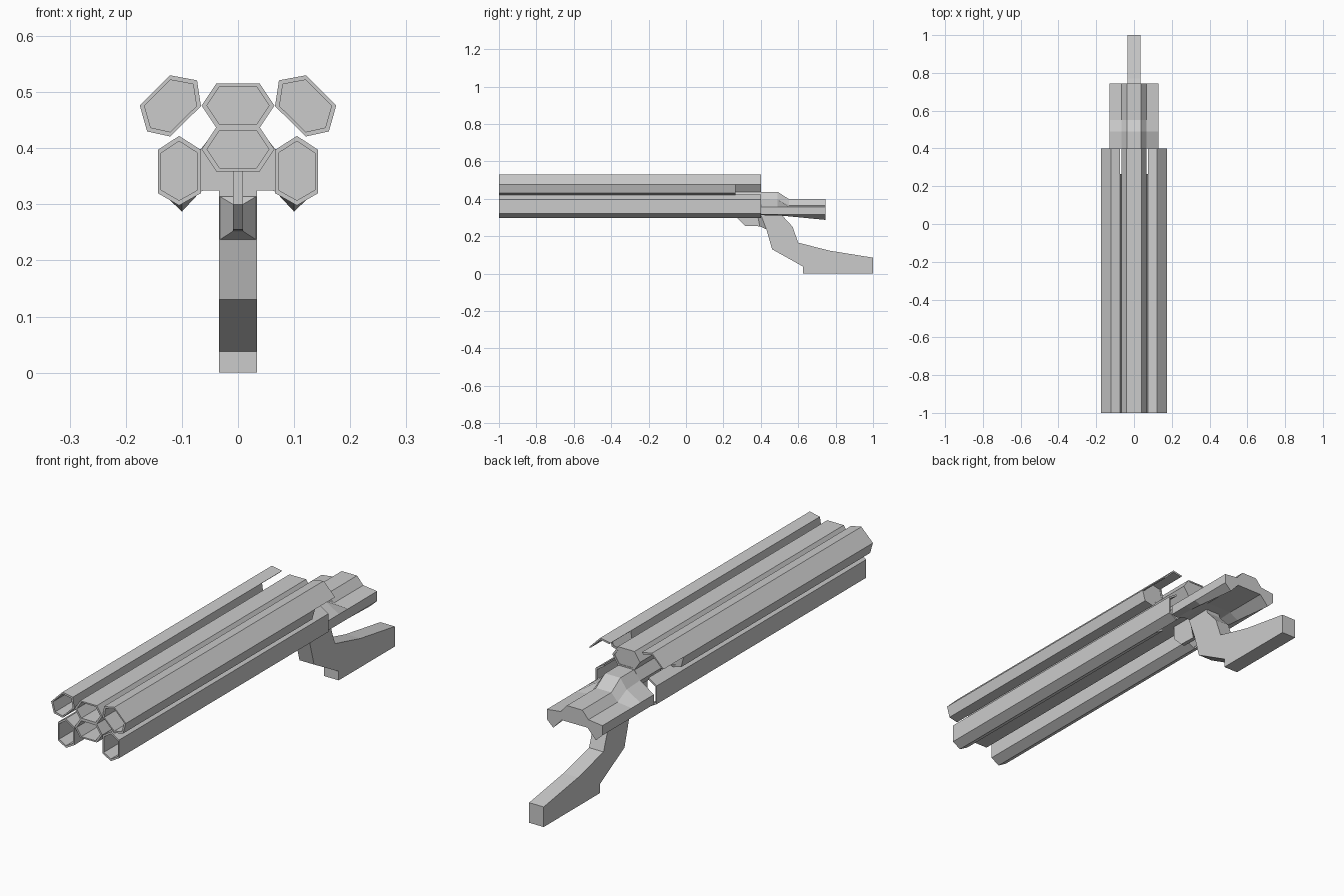
import bpy, bmesh

if "Cube" in bpy.data.objects:
    bpy.data.objects.remove(bpy.data.objects["Cube"])


def make(name, rings, cap=True, closed=False):
    """Skin a list of equal-length rings of 3D points into one object."""
    bm = bmesh.new()
    vs = [[bm.verts.new(p) for p in r] for r in rings]
    n = len(vs[0])
    pairs = list(zip(vs, vs[1:])) + ([(vs[-1], vs[0])] if closed else [])
    for a, b in pairs:
        for i in range(n):
            j = (i + 1) % n
            bm.faces.new((a[i], a[j], b[j], b[i]))
    if cap and not closed:
        bm.faces.new(vs[0])
        bm.faces.new(vs[-1])
    bmesh.ops.recalc_face_normals(bm, faces=bm.faces)
    me = bpy.data.meshes.new(name)
    bm.to_mesh(me)
    bm.free()
    ob = bpy.data.objects.new(name, me)
    bpy.context.collection.objects.link(ob)
    return ob


def at(pts, y):
    return [(x, y, z) for x, z in pts]


def inset(pts, f=0.85):
    cx = sum(p[0] for p in pts) / len(pts)
    cz = sum(p[1] for p in pts) / len(pts)
    return [(cx + (x - cx) * f, cz + (z - cz) * f) for x, z in pts]


def flip(pts, s):
    return [(x * s, z) for x, z in pts]


def tube(name, pts, y0, y1):
    inn = inset(pts)
    make(name, [at(pts, y0), at(pts, y1), at(inn, y1), at(inn, y0)], closed=True)
    # breech plug closing the bore
    make(name + "_plug", [at(inn, y1 - 0.02), at(inn, y1 - 0.002)])


def side_prism(name, yz, w):
    make(name, [[(x, y, z) for y, z in yz] for x in (-w, w)])


# Central pair of barrels
FRONT, CUT, BACK = -1.0, 0.265, 0.40
for name, zc in (("upper_centre_barrel", 0.476), ("lower_centre_barrel", 0.398)):
    hexa = [(-0.065, zc), (-0.039, zc + 0.039), (0.039, zc + 0.039),
            (0.065, zc), (0.039, zc - 0.039), (-0.039, zc - 0.039)]
    tube(name, hexa, FRONT, BACK)

# Side barrels, each with an outer shell running past the cut-away breech
upper = [(0.073, 0.521), (0.121, 0.53), (0.175, 0.476),
         (0.162, 0.43), (0.121, 0.421), (0.066, 0.475)]
lower = [(0.105, 0.422), (0.143, 0.397), (0.143, 0.32),
         (0.105, 0.298), (0.066, 0.32), (0.066, 0.397)]
for side, s in (("left", -1), ("right", 1)):
    for name, pts, keep in (("upper", upper, 3), ("lower", lower, 4)):
        p = flip(pts, s)
        tube(f"{name}_{side}_barrel", p, FRONT, CUT)
        shell = p[:keep] + inset(p)[:keep][::-1]
        make(f"{name}_{side}_shell", [at(shell, CUT), at(shell, BACK)])


# Receiver with flared wings, stepping down toward the rear
def section(y, top, mid, tip, under):
    half = [(0.036, top), (0.065, mid), (0.13, 0.357), (0.13, 0.316),
            (0.10, tip), (0.06, under), (0.034, under)]
    return at(half + flip(half, -1)[::-1], y)


make("receiver", [section(0.40, 0.437, 0.40, 0.312, 0.325),
                  section(0.49, 0.437, 0.395, 0.311, 0.327),
                  section(0.55, 0.398, 0.365, 0.306, 0.33),
                  section(0.745, 0.398, 0.365, 0.287, 0.33)])

# Grip
side_prism("grip", [(0.40, 0.358), (0.50, 0.358), (0.515, 0.31), (0.57, 0.25),
                    (0.60, 0.165), (0.77, 0.122), (1.0, 0.085), (1.0, 0.0),
                    (0.625, 0.0), (0.625, 0.038), (0.46, 0.13), (0.43, 0.236),
                    (0.40, 0.315)], 0.034)

# Narrow underlug and its tapered joint to the grip
side_prism("underlug", [(0.27, 0.36), (0.27, 0.30), (0.315, 0.255),
                        (0.42, 0.252), (0.42, 0.36)], 0.009)


def rect(w, y0, z0, y1, z1):
    return [(-w, y0, z0), (w, y0, z0), (w, y1, z1), (-w, y1, z1)]


make("grip_joint", [rect(0.009, 0.395, 0.252, 0.385, 0.30),
                    rect(0.034, 0.432, 0.236, 0.402, 0.315)])
